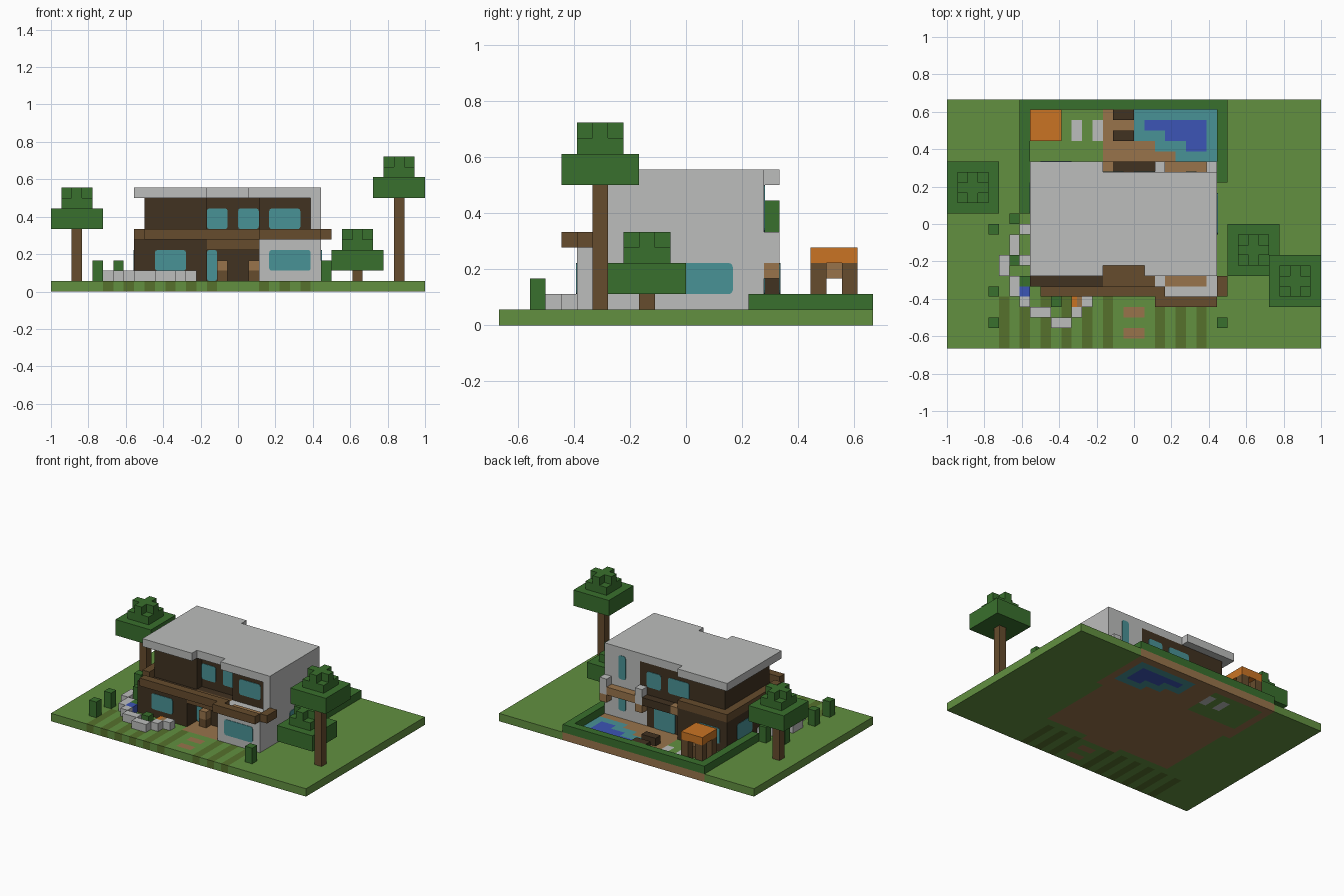
import bpy
import bmesh
from mathutils import Vector

if "Cube" in bpy.data.objects:
    bpy.data.objects.remove(bpy.data.objects["Cube"], do_unlink=True)

UNIT = 1 / 18  # one building block


def linear(c):
    c /= 255
    return c / 12.92 if c <= 0.04045 else ((c + 0.055) / 1.055) ** 2.4


def material(name, *rgb):
    mat = bpy.data.materials.new(name)
    mat.use_nodes = True
    colour = [linear(c) for c in rgb] + [1]
    mat.diffuse_color = colour
    mat.node_tree.nodes["Principled BSDF"].inputs["Base Color"].default_value = colour
    return mat


grass = material("grass green", 98, 144, 64)
leaf = material("leaf green", 57, 112, 45)
white = material("wall white", 188, 189, 188)
wood = material("wood brown", 102, 76, 45)
dark = material("dark timber", 65, 50, 33)
deck = material("pale timber", 152, 116, 75)
glass = material("water and glass", 73, 146, 150)
blue = material("deep blue", 60, 85, 182)
orange = material("orange", 202, 116, 36)
olive = material("mown olive", 86, 113, 44)


def finish(name, bm, *mats):
    bmesh.ops.recalc_face_normals(bm, faces=bm.faces)
    mesh = bpy.data.meshes.new(name)
    bm.to_mesh(mesh)
    bm.free()
    for mat in mats:
        mesh.materials.append(mat)
    obj = bpy.data.objects.new(name, mesh)
    bpy.context.collection.objects.link(obj)
    return obj


def add_box(bm, x0, x1, y0, y1, z0, z1):
    lo, hi = Vector((x0, y0, z0)) * UNIT, Vector((x1, y1, z1)) * UNIT
    verts = bmesh.ops.create_cube(bm, size=1)["verts"]
    bmesh.ops.scale(bm, vec=hi - lo, verts=verts)
    bmesh.ops.translate(bm, vec=(lo + hi) / 2, verts=verts)


def boxes(name, mat, *spans):
    """Blocks given as x, y and z spans in units."""
    bm = bmesh.new()
    for span in spans:
        add_box(bm, *span)
    return finish(name, bm, mat)


def pane(name, axis, at, a0, a1, z0, z1):
    """Thin round-cornered pane on a wall facing along axis (0 = x, 1 = y)."""
    t = 0.06
    bm = bmesh.new()
    across, depth = (a0, a1), (at - t, at + t)
    add_box(bm, *(depth + across if axis == 0 else across + depth), z0, z1)
    edges = [e for e in bm.edges
             if abs((e.verts[0].co - e.verts[1].co).normalized()[axis]) > 0.9]
    bmesh.ops.bevel(bm, geom=edges, offset=0.25 * UNIT, segments=2, profile=0.5, affect='EDGES')
    return finish(name, bm, glass)


# Ground slab, coloured cell by cell
palette = [grass, olive, deck, glass, blue, white]


def ground_colour(x, y):
    if 0 < x < 8 and 6 < y < 11:
        for row, start in ((9, 1), (8, 3), (7, 5)):
            if row < y < row + 1 and start < x < 7:
                return 4
        if y > 8 or x > (4 if y < 7 else 2):
            return 3
        return 2
    if 8 < y < 10 and (-6 < x < -5 or -4 < x < -3):
        return 5
    if -10 < x < -3 and 6 < y < 11:
        return 0
    if -11 < x < 9 and y > 4 or -10 < x < 8 and y > -6 or -3 < x < 2 and y > -7:
        return 2
    if -1 < x < 1 and (-9 < y < -8 or -11 < y < -10):
        return 2
    stripe = -13 < x < -2 and int(x + 40) % 2 == 1
    stripe = stripe or 2 < x < 7 and int(x + 40) % 2 == 0
    return 1 if stripe and y < -7 else 0


bm = bmesh.new()
bmesh.ops.create_grid(bm, x_segments=36, y_segments=24, size=1)
bmesh.ops.scale(bm, vec=(1, 2 / 3, 1), verts=bm.verts)
top = bmesh.ops.extrude_face_region(bm, geom=bm.faces[:])["geom"]
bmesh.ops.translate(bm, vec=(0, 0, UNIT), verts=[v for v in top if isinstance(v, bmesh.types.BMVert)])
for face in bm.faces:
    c = face.calc_center_median() * 0.999 / UNIT
    face.material_index = ground_colour(c.x, c.y)
finish("ground", bm, *palette)

# House: lower storey
boxes("lower_timber_walls", dark, (-10, -3, -6, 6, 1, 5), (-3, 2, -4, 5, 1, 5))
boxes("lower_white_wing", white, (2, 8, -7, 5, 1, 5))
boxes("entrance_canopy", wood, (-3, 2, -6, -4, 4, 5))
boxes("entrance_tubs", wood, (-2, -1, -5, -4, 1, 2), (1, 2, -5, -4, 1, 2))
boxes("entrance_tub_tops", deck, (-2, -1, -5, -4, 2, 3), (1, 2, -5, -4, 2, 3))

# House: upper storey and roof
boxes("upper_timber_walls", dark, (-9, -3, -4, 5, 5, 9), (-3, 2, -3, 5, 5, 9),
      (2, 7, -4, 4, 5, 9), (2, 3, 4, 5, 5, 9))
boxes("upper_white_walls", white, (7, 8, -5, 4, 5, 9), (3, 8, 4, 5, 5, 9))
boxes("roof", white, (-10, -3, -5, 6, 9, 10), (-3, 1, -4, 5, 9, 10), (1, 8, -5, 5, 9, 10))

# Balconies
boxes("front_railing", wood, (-9, 3, -7, -6, 5, 6), (2, 8, -8, -7, 5, 6), (8, 9, -7, -5, 5, 6))
boxes("side_railing", wood, (-10, -9, -5, 6, 5, 6), (-9, -3, 5, 6, 5, 6))
boxes("balcony_floor", deck, (3, 7, -6, -5, 5, 5.1))
boxes("back_balcony_floor", dark, (-2, 2, 5, 6, 4, 5))
boxes("back_balcony_rail", deck, (3, 7, 5, 6, 4, 5), (-3, -2, 5, 6, 4, 5),
      (2, 3, 5, 6, 3, 4), (7, 8, 5, 6, 3, 4))
boxes("back_balcony_posts", white, (2, 3, 5, 6, 4, 6), (7, 8, 5, 6, 4, 6))

# Windows
for at, a0, a1, z0, z1 in ((-6, -8, -5, 2, 4), (-7, 3, 7, 2, 4), (-4, -3, -2, 1, 4),
                           (-3, -3, -1, 6, 8), (-3, 0, 2, 6, 8), (-4, 3, 6, 6, 8)):
    pane("front_window", 1, at, a0, a1, z0, z1)
for at, a0, a1, z0, z1 in ((5, 5, 6, 2, 4), (5, 5, 6, 6, 9), (5, 0, 2, 6, 8),
                           (5, -4, -1, 6, 8), (5, -2, 1, 1, 4), (6, -9, -6, 2, 4)):
    pane("back_window", 1, at, a0, a1, z0, z1)
pane("left_window", 0, 8, -1, 3, 2, 4)
pane("right_window", 0, -10, 1, 4, 2, 4)


# Trees: trunk, wide crown, square tuft with a cross on top
def tree(name, x, y, z):
    boxes(name + "_trunk", wood, (x - .5, x + .5, y - .5, y + .5, 1, z))
    boxes(name + "_crown", leaf, (x - 2.5, x + 2.5, y - 2.5, y + 2.5, z, z + 2),
          (x - 1.5, x + 1.5, y - 1.5, y + 1.5, z + 2, z + 3),
          (x - 1.5, x + 1.5, y - .5, y + .5, z + 3, z + 4),
          (x - .5, x + .5, y - 1.5, y - .5, z + 3, z + 4),
          (x - .5, x + .5, y + .5, y + 1.5, z + 3, z + 4))


tree("tall_tree", 15.5, -5.5, 9)
tree("low_tree", 11.5, -2.5, 2)
tree("back_tree", -15.5, 3.5, 6)

# Hedge and clipped shrubs
boxes("hedge", leaf, (-11, 9, 11, 12, 1, 2), (-11, -10, 1, 11, 1, 2), (8, 9, 4, 11, 1, 2))
boxes("shrubs", leaf, *[(x, x + 1, y, y + 1, 1, 3) for x, y in
      ((-14, -1), (-14, -7), (-14, -10), (8, -10), (-12, 0), (-12, -4))])

# Curved rock bed with flowers
boxes("rock_border", white, *[(x, x + w, y, y + d, 1, 2) for x, y, w, d in
      ((-11, -1, 1, 1), (-12, -3, 1, 2), (-13, -5, 1, 2), (-12, -7, 1, 2), (-11, -8, 1, 1),
       (-10, -9, 2, 1), (-8, -10, 2, 1), (-6, -9, 1, 1), (-5, -8, 1, 1), (-11, -4, 1, 1))])
boxes("bed_plants", leaf, (-8, -7, -8, -7, 1, 2), (-11, -10, -6, -5, 1, 2))
boxes("blue_flower", blue, (-11, -10, -7, -6, 1, 2))
boxes("orange_flower", orange, (-6, -5.5, -8, -7, 1, 2))
boxes("pale_flower", deck, (-5.5, -5, -8, -7, 1, 2))

# Garden furniture
boxes("pavilion_top", orange, (-10, -7, 8, 11, 4, 5))
boxes("pavilion_legs", wood, *[(x, x + 1, y, y + 1, 1, 4) for x in (-10, -8) for y in (8, 10)])
boxes("pavilion_beam", deck, (-9, -8, 9, 10, 3, 4))
boxes("loungers", dark, (-2, 0, 10, 11, 1, 2), (-2, 0, 8, 9, 1, 2))
